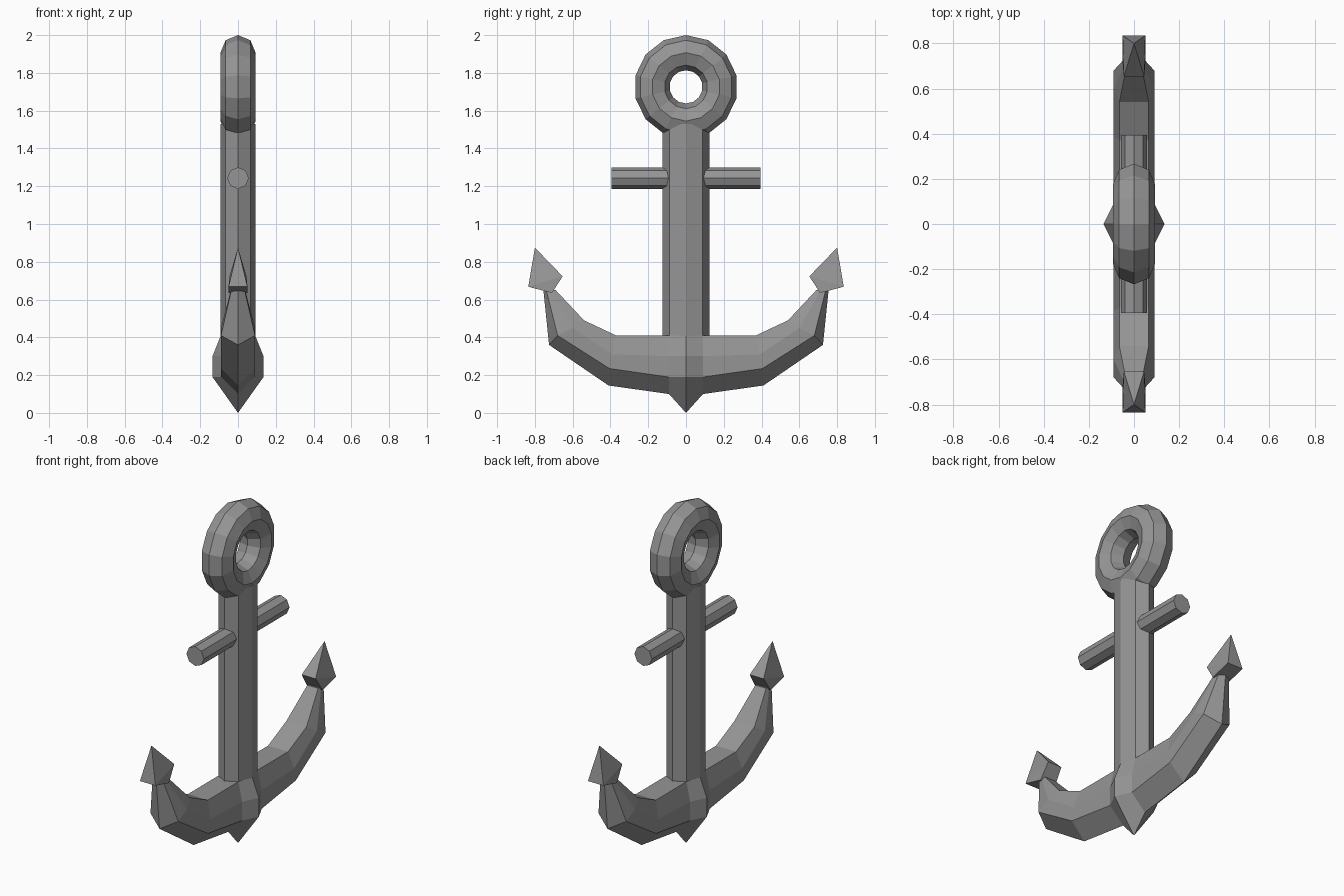
import bpy, bmesh
from math import pi, cos, sin

if "Cube" in bpy.data.objects:
    bpy.data.objects.remove(bpy.data.objects["Cube"])

# Dark iron colour shared by all parts
iron = bpy.data.materials.new("dark_iron")
iron.diffuse_color = (0.3, 0.3, 0.3, 1)
iron.use_nodes = True
iron.node_tree.nodes["Principled BSDF"].inputs["Base Color"].default_value = iron.diffuse_color


def make(name, verts, faces):
    me = bpy.data.meshes.new(name)
    me.from_pydata(verts, [], faces)
    bm = bmesh.new()
    bm.from_mesh(me)
    if not faces:
        bmesh.ops.convex_hull(bm, input=bm.verts[:])
    bmesh.ops.recalc_face_normals(bm, faces=bm.faces[:])
    bm.to_mesh(me)
    bm.free()
    me.materials.append(iron)
    ob = bpy.data.objects.new(name, me)
    bpy.context.collection.objects.link(ob)
    return ob


def loft(name, rings, cap_start=True, cap_end=True):
    n = len(rings[0])
    faces = [(k * n + i, k * n + (i + 1) % n, (k + 1) * n + (i + 1) % n, (k + 1) * n + i)
             for k in range(len(rings) - 1) for i in range(n)]
    if cap_start:
        faces.append(tuple(range(n)))
    if cap_end:
        faces.append(tuple(range((len(rings) - 1) * n, len(rings) * n)))
    return make(name, [v for r in rings for v in r], faces)


def mirror_y(ob):
    m = ob.modifiers.new("mirror", 'MIRROR')
    m.use_axis = (False, True, False)


# Ring: faceted torus in the YZ plane
bpy.ops.mesh.primitive_torus_add(major_segments=14, minor_segments=8, major_radius=0.181,
                                 minor_radius=0.093, location=(0, 0, 1.726), rotation=(0, pi / 2, 0))
bpy.context.object.name = "ring"
bpy.context.object.data.materials.append(iron)

# Shank: eight-sided post
oct_ = [(cos(i * pi / 4), sin(i * pi / 4)) for i in range(8)]
loft("shank", [[(0.092 * c, 0.125 * s, z) for c, s in oct_] for z in (0.3, 1.53)])

# Stock: eight-sided cross bar
loft("stock", [[(0.057 * c, y, 1.243 + 0.057 * s) for c, s in oct_] for y in (-0.395, 0.395)])

# Arms: keeled section lofted from the crown outwards, as (x, y, z) half sections
sections = [
    [(0.091, 0, 0.41), (0.135, 0, 0.30), (0.135, 0, 0.19), (0, 0, 0.0)],
    [(0.065, 0.09, 0.41), (0.09, 0.09, 0.30), (0.09, 0.09, 0.19), (0, 0.09, 0.10)],
    [(0.065, 0.37, 0.41), (0.09, 0.39, 0.31), (0.09, 0.405, 0.235), (0, 0.41, 0.145)],
    [(0.065, 0.54, 0.49), (0.09, 0.60, 0.45), (0.09, 0.68, 0.41), (0, 0.725, 0.36)],
    [(0.035, 0.69, 0.65), (0.038, 0.715, 0.65), (0.035, 0.74, 0.65), (0, 0.755, 0.65)],
]
rings = [s + [(-x, y, z) for x, y, z in s[2::-1]] for s in sections]
mirror_y(loft("arms", rings, cap_start=False))

# Flukes: pointed heads on the arm ends
base = [(0.045, 0.653, 0.723), (0.05, 0.71, 0.635), (0.05, 0.835, 0.668)]
mirror_y(make("flukes", [(0, 0.80, 0.875)] + [(s * x, y, z) for x, y, z in base for s in (1, -1)], []))
